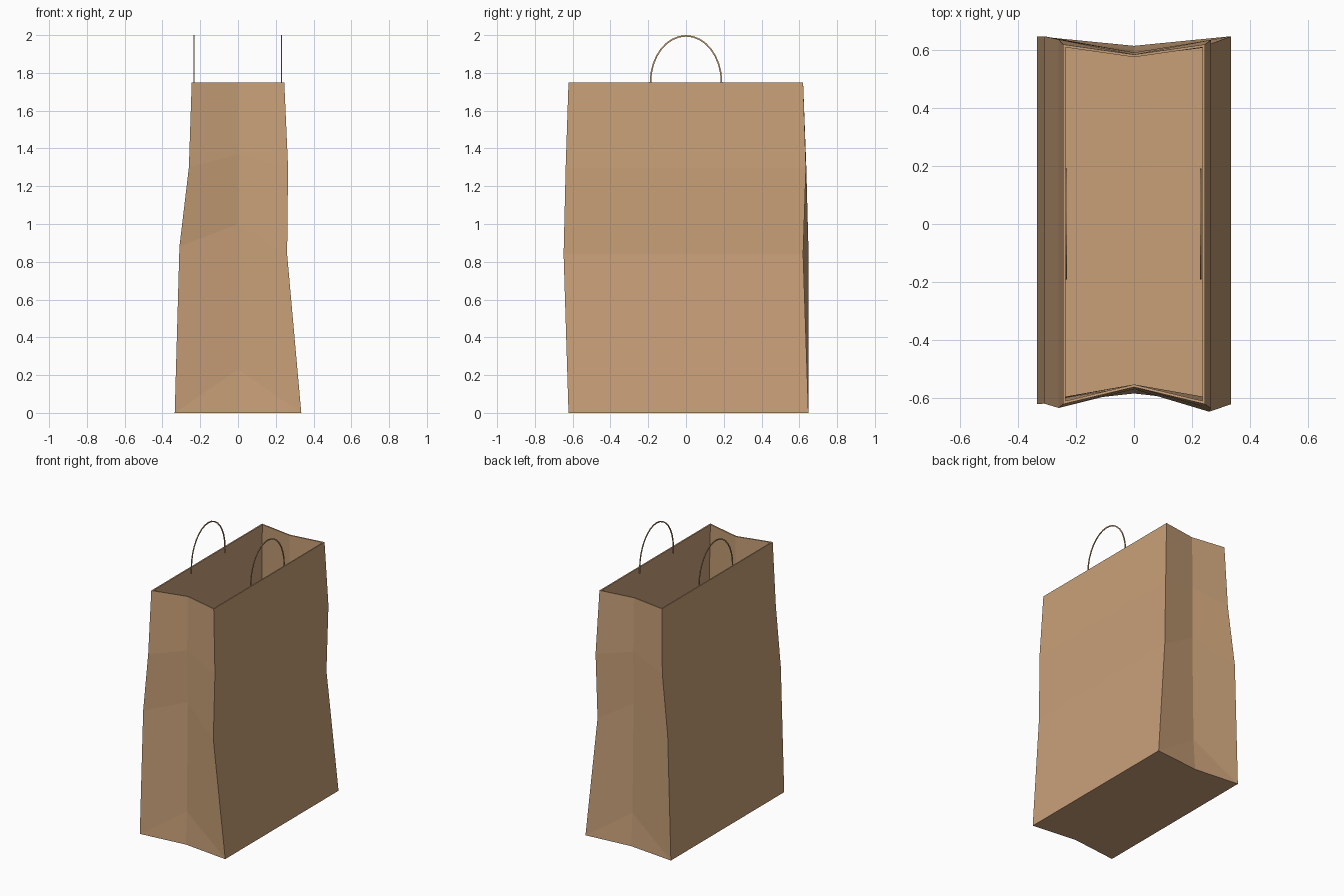
import bpy, bmesh, math

if "Cube" in bpy.data.objects:
    bpy.data.objects.remove(bpy.data.objects["Cube"])


def material(name, rgb):
    m = bpy.data.materials.new(name)
    m.diffuse_color = (*rgb, 1)
    m.use_nodes = True
    m.node_tree.nodes["Principled BSDF"].inputs["Base Color"].default_value = m.diffuse_color
    return m


kraft = material("kraft_paper", (0.578, 0.352, 0.188))


def finish(name, bm, thickness, offset):
    bmesh.ops.recalc_face_normals(bm, faces=bm.faces)
    me = bpy.data.meshes.new(name)
    bm.to_mesh(me)
    bm.free()
    ob = bpy.data.objects.new(name, me)
    bpy.context.collection.objects.link(ob)
    me.materials.append(kraft)
    mod = ob.modifiers.new("paper_thickness", 'SOLIDIFY')
    mod.thickness = thickness
    mod.offset = offset
    mod.use_even_offset = True
    return ob


# Bag: slightly crumpled corner edges and gusset creases, from bottom to top
front_left = [(-.335, -.622, 0), (-.31, -.62, .88), (-.26, -.635, 1.3), (-.245, -.622, 1.75)]
front_right = [(.335, -.622, 0), (.26, -.648, .84), (.265, -.637, 1.3), (.245, -.622, 1.75)]
back_right = [(.335, .648, 0), (.26, .62, .84), (.265, .635, 1.3), (.245, .62, 1.75)]
back_left = [(-.335, .648, 0), (-.31, .648, .88), (-.26, .637, 1.3), (-.245, .62, 1.75)]
front_crease = [(0, -.585, 0), (0, -.573, .23), (0, -.563, 1.0), (0, -.57, 1.37), (0, -.563, 1.75)]
back_crease = [(0, .615, 0), (0, .60, .23), (0, .588, 1.0), (0, .592, 1.37), (0, .585, 1.75)]

bm = bmesh.new()
FL, FR, BR, BL, FC, BC = [[bm.verts.new(p) for p in chain] for chain in
                          (front_left, front_right, back_right, back_left, front_crease, back_crease)]
# wide side panels
for a, b in ((FR, BR), (BL, FL)):
    for i in range(3):
        bm.faces.new((a[i], b[i], b[i + 1], a[i + 1]))
# folded gussets, with a triangle at the foot
for left, mid, right in ((FL, FC, FR), (BR, BC, BL)):
    for edge in (left, right):
        bm.faces.new((edge[0], mid[0], mid[1]))
        for i in range(3):
            bm.faces.new((edge[i], mid[i + 1], mid[i + 2], edge[i + 1]))
# floor
bm.faces.new((FL[0], FC[0], FR[0], BR[0], BC[0], BL[0]))
finish("paper_bag", bm, 0.009, -1)


# Handles: thin arched strips just inside the rim
def handle(name, x):
    bm = bmesh.new()
    n = 16
    path = [(-1, 1.71)]
    path += [(-math.cos(math.pi * i / n), 1.75 + .25 * math.sin(math.pi * i / n)) for i in range(n + 1)]
    path += [(1, 1.71)]
    rows = []
    for u, z in path:
        lift = max(0, z - 1.75) / .25
        rows.append((bm.verts.new((x, u * .192, z)),
                     bm.verts.new((x, u * .184, z - .008 * lift))))
    for a, b in zip(rows, rows[1:]):
        bm.faces.new((a[0], b[0], b[1], a[1]))
    return finish(name, bm, 0.005, 0)


handle("left_handle", -.234)
handle("right_handle", .231)
